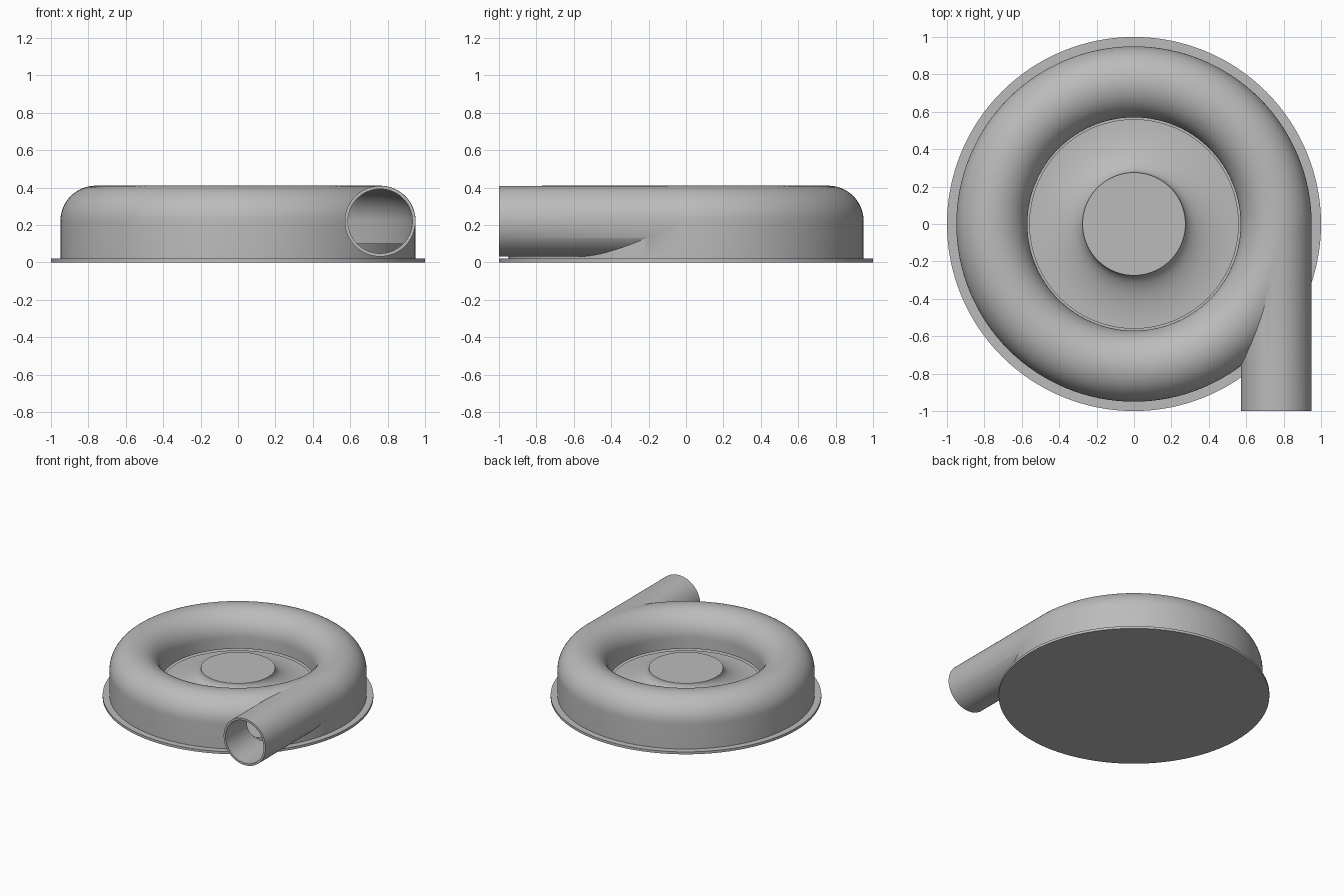
import bpy
import bmesh
from math import sin, cos, pi, radians
from mathutils import Matrix, Vector

cube = bpy.data.objects.get("Cube")
if cube:
    bpy.data.objects.remove(cube)

grey = bpy.data.materials.new("cast grey")
grey.use_nodes = True
COLOUR = (0.5, 0.5, 0.5, 1)
grey.diffuse_color = COLOUR
grey.node_tree.nodes["Principled BSDF"].inputs["Base Color"].default_value = COLOUR

SEGMENTS = 128
RING, MID_Z = 0.76, 0.22      # centre line of the volute
OUTER, BORE = 0.19, 0.172     # tube radii


def finish(name, bm):
    bmesh.ops.recalc_face_normals(bm, faces=bm.faces)
    mesh = bpy.data.meshes.new(name)
    bm.to_mesh(mesh)
    bm.free()
    obj = bpy.data.objects.new(name, mesh)
    obj.data.materials.append(grey)
    bpy.context.collection.objects.link(obj)
    return obj


def lathe(name, profile, closed):
    """Spin an (r, z) profile; open profiles are capped top and bottom."""
    bm = bmesh.new()
    rings = []
    for r, z in profile:
        angles = [2 * pi * i / SEGMENTS for i in range(SEGMENTS)]
        rings.append([bm.verts.new((r * cos(a), r * sin(a), z)) for a in angles])
    pairs = list(zip(rings, rings[1:]))
    if closed:
        pairs.append((rings[-1], rings[0]))
    else:
        bm.faces.new(rings[0])
        bm.faces.new(rings[-1])
    for a, b in pairs:
        for i in range(SEGMENTS):
            j = (i + 1) % SEGMENTS
            bm.faces.new((a[i], a[j], b[j], b[i]))
    return finish(name, bm)


def tube(name, radius, y_front, y_back):
    bm = bmesh.new()
    place = Matrix.Translation(Vector((RING, (y_front + y_back) / 2, MID_Z)))
    bmesh.ops.create_cone(bm, cap_ends=True, segments=96, radius1=radius, radius2=radius,
                          depth=y_back - y_front,
                          matrix=place @ Matrix.Rotation(radians(90), 4, "X"))
    return finish(name, bm)


def arch(radius, steps=32):
    """Half circle over the volute centre line, from outside to inside."""
    return [(RING + radius * cos(pi * i / steps), MID_Z + radius * sin(pi * i / steps))
            for i in range(steps + 1)]


def activate(obj):
    bpy.ops.object.select_all(action="DESELECT")
    obj.select_set(True)
    bpy.context.view_layer.objects.active = obj


def combine(obj, other, operation):
    mod = obj.modifiers.new(operation, "BOOLEAN")
    mod.operation = operation
    mod.solver = "EXACT"
    mod.object = other
    activate(obj)
    bpy.ops.object.modifier_apply(modifier=mod.name)
    bpy.data.objects.remove(other)


# Volute shell with its tangential outlet, hollowed out
shell = lathe("volute_shell", [(0.95, 0.015)] + arch(OUTER) + [(0.57, 0.015)], True)
combine(shell, tube("outlet_solid", OUTER - 0.001, -1.0, 0.0), "UNION")
cavity = [(0.933, -0.1)] + arch(0.173) + [(0.587, 0.13), (0.54, 0.13), (0.54, -0.1)]
combine(shell, lathe("cavity", cavity, True), "DIFFERENCE")
combine(shell, tube("outlet_bore", BORE, -1.1, 0.005), "DIFFERENCE")

# Base flange and the raised back plate inside the shell
flange = lathe("base_flange", [(1.0, 0.0), (1.0, 0.02)], False)
plate = lathe("back_plate", [(0.934, 0.01), (0.934, 0.1)], False)

# Impeller hub with a concave flare
flare = [(0.56 - 0.285 * sin(pi / 2 * i / 24), 0.24 - 0.12 * cos(pi / 2 * i / 24))
         for i in range(25)]
hub = lathe("impeller_hub", [(0.56, 0.09)] + flare, False)

for part in (shell, flange, plate, hub):
    activate(part)
    bpy.ops.object.shade_smooth_by_angle(angle=radians(30))
